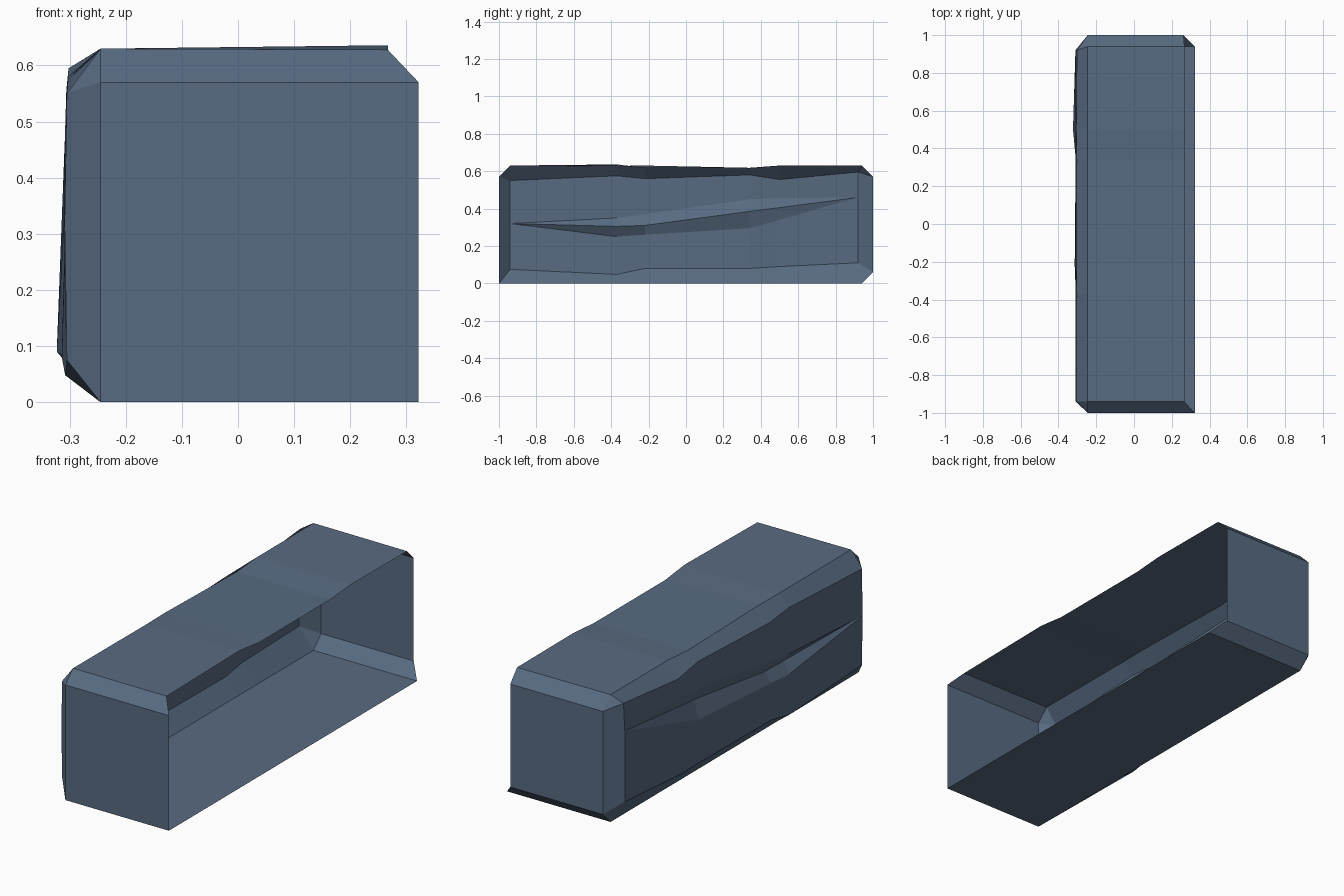
import bpy, bmesh

if "Cube" in bpy.data.objects:
    bpy.data.objects.remove(bpy.data.objects["Cube"])

# One flat slate colour
mat = bpy.data.materials.new("slate blue")
mat.diffuse_color = (0.098, 0.147, 0.220, 1)
mat.use_nodes = True
mat.node_tree.nodes["Principled BSDF"].inputs["Base Color"].default_value = mat.diffuse_color

bm = bmesh.new()
V = lambda x, y, z: bm.verts.new((x, y, z))
F = lambda *v: bm.faces.new(v)

XL, XR = -0.245, 0.322

# Cross sections along y:
# y, low edge (x, z), dent z (lower, middle, upper), dent middle x, upper edge (x, z), roof z (left, right)
sections = [
    (-0.94, -0.305, 0.075, 0.32, 0.32, 0.32, -0.305, -0.305, 0.55, 0.630, 0.628),
    (-0.37, -0.308, 0.048, 0.25, 0.305, 0.35, -0.275, -0.303, 0.575, 0.628, 0.636),
    (-0.22, -0.314, 0.080, 0.26, 0.31, 0.37, -0.277, -0.305, 0.56, 0.630, 0.618),
    (0.34, -0.308, 0.080, 0.295, 0.385, 0.45, -0.28, -0.303, 0.58, 0.618, 0.618),
    (0.50, -0.323, 0.090, 0.34, 0.405, 0.455, -0.288, -0.306, 0.555, 0.630, 0.630),
    (0.92, -0.310, 0.110, 0.46, 0.46, 0.46, -0.308, -0.302, 0.595, 0.630, 0.628),
]
rows = []
for y, lx, lz, d1, d2, d3, dx, ux, uz, tl, tr in sections:
    edge = -0.309
    rows.append([V(lx, y, lz), V(edge, y, d1), V(dx, y, d2), V(edge, y, d3),
                 V(ux, y, uz), V(XL, y, tl), V(0.267, y, tr)])
rows[-1][5].co.y = rows[-1][6].co.y = 0.94

# Dented left wall, upper chamfer and roof
for a, b in zip(rows, rows[1:]):
    for i in range(6):
        F(a[i], a[i + 1], b[i + 1], b[i])

# Floor and lower left chamfer
fl, fr = V(XL, -1, 0), V(XR, -1, 0)
bl, br = V(XL, 0.94, 0), V(XR, 0.94, 0)
F(fl, fr, br, bl)
mid = [fl] + [V(XL, s[0], 0) for s in sections[1:-1]] + [bl]
for i in range(5):
    F(mid[i], rows[i][0], rows[i + 1][0], mid[i + 1])

# Front wall with its top and corner chamfers
ftl, ftr = V(XL, -1, 0.57), V(XR, -1, 0.57)
r = rows[0]
F(fl, ftl, ftr, fr)
F(ftl, r[5], r[6], ftr)
F(ftl, r[4], r[5])
F(fl, *r[:5], ftl)

# Back wall with its top, bottom and corner chamfers (the right side stays open)
bbl, bbr = V(XL, 1, 0.06), V(0.262, 1, 0.06)
btl, btr = V(XL, 1, 0.57), V(0.262, 1, 0.57)
r = rows[-1]
F(bbl, bbr, btr, btl)
F(btl, btr, r[6], r[5])
F(btl, r[5], r[4])
F(bl, br, bbr, bbl)
F(bl, bbl, r[0])
F(bbl, btl, *r[4::-1])

bmesh.ops.remove_doubles(bm, verts=bm.verts, dist=0.0005)
bmesh.ops.recalc_face_normals(bm, faces=bm.faces)
me = bpy.data.meshes.new("stone_block")
bm.to_mesh(me)
me.materials.append(mat)
bpy.context.collection.objects.link(bpy.data.objects.new("stone_block", me))
